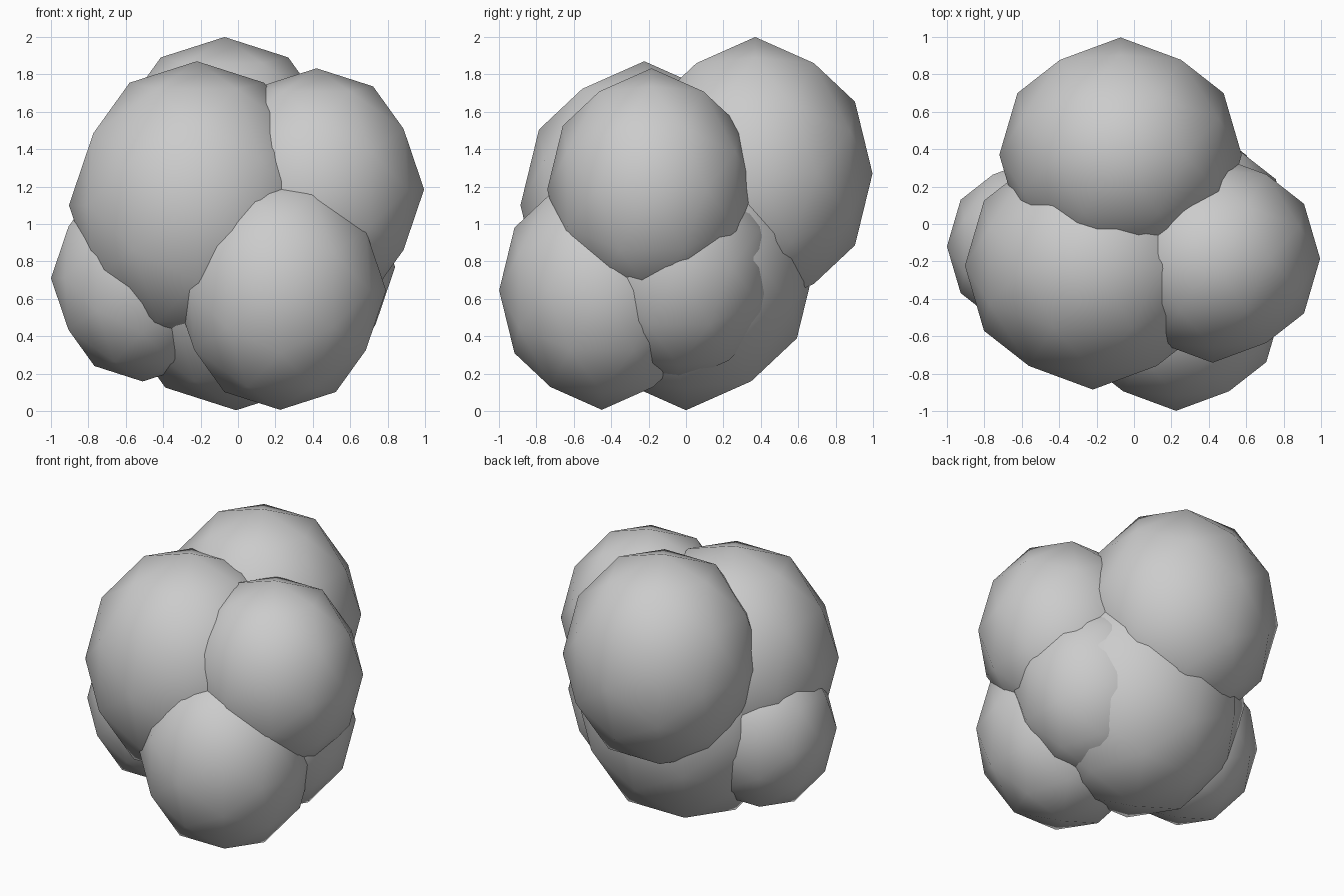
import bpy, bmesh
from itertools import product
from mathutils import Vector

if "Cube" in bpy.data.objects:
    bpy.data.objects.remove(bpy.data.objects["Cube"])

# Directions of a twice-divided icosahedron aligned to the axes
PHI = (1 + 5 ** 0.5) / 2
dirs = set()
for base in ((PHI, 1, 0), (1, 0, 0), (0.5, PHI / 2, 0.5 / PHI)):
    for signs in product((1, -1), repeat=3):
        p = [b * s + 0.0 for b, s in zip(base, signs)]
        for k in range(3):
            dirs.add(tuple(p[k:] + p[:k]))
dirs = [Vector(d).normalized() for d in sorted(dirs)]


def lobe(name, centre, radius):
    """Smooth low-poly ball, slightly stretched upwards."""
    bm = bmesh.new()
    scale = Vector((radius, radius * 0.968, radius * 1.126))
    for d in dirs:
        bm.verts.new(d * scale)
    bmesh.ops.convex_hull(bm, input=bm.verts)
    bmesh.ops.recalc_face_normals(bm, faces=bm.faces)
    for f in bm.faces:
        f.smooth = True
    mesh = bpy.data.meshes.new(name)
    bm.to_mesh(mesh)
    bm.free()
    ob = bpy.data.objects.new(name, mesh)
    ob.location = centre
    bpy.context.collection.objects.link(ob)


# Cluster of overlapping lobes around a core
lobe("core_lobe", (-0.01, 0.0, 0.815), 0.72)
lobe("upper_left_lobe", (-0.22, -0.223, 1.10), 0.684)
lobe("upper_right_lobe", (0.42, -0.185, 1.185), 0.575)
lobe("upper_back_lobe", (-0.072, 0.37, 1.27), 0.648)
lobe("lower_front_lobe", (0.225, -0.45, 0.645), 0.567)
lobe("lower_left_lobe", (-0.51, -0.12, 0.71), 0.49)
lobe("lower_right_lobe", (0.29, -0.04, 0.77), 0.55)
